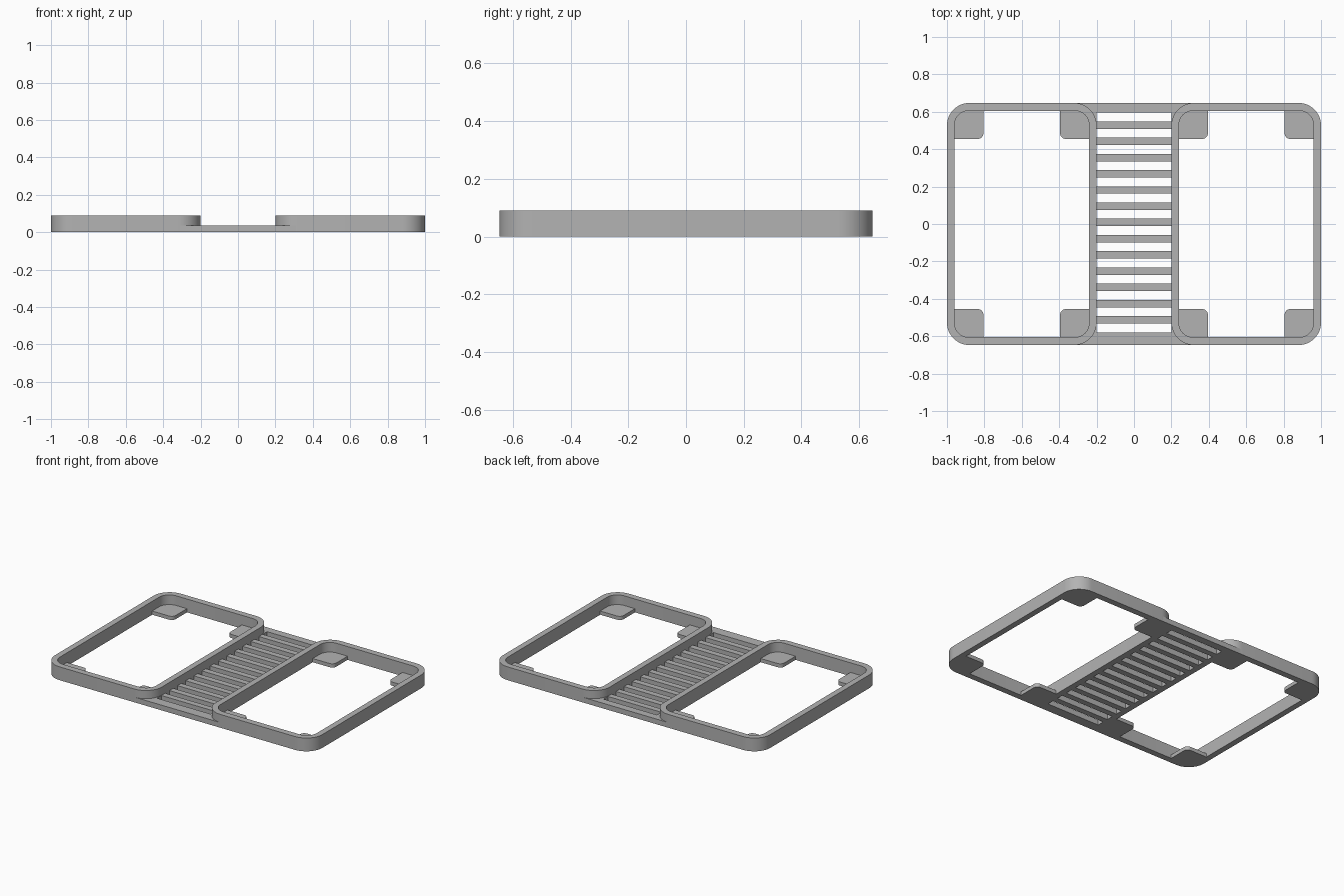
import bpy, bmesh
from math import sin, cos, pi

cube = bpy.data.objects.get("Cube")
if cube:
    bpy.data.objects.remove(cube)

grey = bpy.data.materials.new("plain grey")
grey.use_nodes = True
colour = (0.45, 0.45, 0.45, 1)
grey.diffuse_color = colour
grey.node_tree.nodes["Principled BSDF"].inputs["Base Color"].default_value = colour

HEIGHT, HALF_Y = 0.09, 0.647
PLATE = 0.035          # bridge thickness
TAB = 0.025            # corner tab thickness
IN_X, IN_Y = 0.2, 0.605


def rounded_rect(x0, x1, y0, y1, radii, steps=12):
    """Counter-clockwise outline; radii start at the (x1, y1) corner."""
    corners = [(x1, y1, -1, -1), (x0, y1, 1, -1), (x0, y0, 1, 1), (x1, y0, -1, 1)]
    points = []
    for i, ((x, y, sx, sy), r) in enumerate(zip(corners, radii)):
        for k in range(steps + 1 if r else 1):
            a = (i + k / steps) * pi / 2
            offset = (cos(a) * r, sin(a) * r) if r else (0, 0)
            points.append((x + sx * r + offset[0], y + sy * r + offset[1]))
    return points


def finish(bm, name):
    bmesh.ops.recalc_face_normals(bm, faces=bm.faces)
    mesh = bpy.data.meshes.new(name)
    bm.to_mesh(mesh)
    bm.free()
    mesh.materials.append(grey)
    obj = bpy.data.objects.new(name, mesh)
    bpy.context.collection.objects.link(obj)
    bpy.ops.object.select_all(action="DESELECT")
    obj.select_set(True)
    bpy.context.view_layer.objects.active = obj
    bpy.ops.object.shade_smooth_by_angle(angle=0.6)
    return obj


def prism(bm, outline, height):
    low = [bm.verts.new((x, y, 0)) for x, y in outline]
    high = [bm.verts.new((x, y, height)) for x, y in outline]
    bm.faces.new(low[::-1])
    bm.faces.new(high)
    for i in range(len(low)):
        j = (i + 1) % len(low)
        bm.faces.new((low[i], low[j], high[j], high[i]))


def box(bm, x0, x1, y0, y1, height):
    prism(bm, [(x0, y0), (x1, y0), (x1, y1), (x0, y1)], height)


def ring(bm, outer, inner, height):
    """Wall between two outlines with matching point counts."""
    loops = [[bm.verts.new((x, y, z)) for x, y in line]
             for line, z in ((outer, 0), (outer, height), (inner, height), (inner, 0))]
    n = len(outer)
    for a, b in zip(loops, loops[1:] + loops[:1]):
        for i in range(n):
            j = (i + 1) % n
            bm.faces.new((a[i], a[j], b[j], b[i]))


for side, label in ((-1, "right"), (1, "left")):
    # Rounded rectangular frame
    def span(a, b):
        return sorted((side * a, side * b))

    bm = bmesh.new()
    ring(bm,
         rounded_rect(*span(IN_X, 1), -HALF_Y, HALF_Y, [0.12] * 4),
         rounded_rect(*span(0.24, 0.96), -IN_Y, IN_Y, [0.075] * 4), HEIGHT)
    finish(bm, label + "_frame")

    # Thin support tabs in the four inside corners
    bm = bmesh.new()
    for a, b in ((0.23, 0.395), (0.805, 0.97)):
        x0, x1 = span(a, b)
        on_right = (x0 + x1) / 2 > side * 0.6      # tab sits at the +x end
        for end in (-1, 1):
            y0, y1 = sorted((end * 0.455, end * 0.615))
            # Large radius tucked in the frame corner, small one on the free corner
            tucked = {(True, 1): 0, (False, 1): 1, (False, -1): 2, (True, -1): 3}[on_right, end]
            radii = [0] * 4
            radii[tucked] = 0.08
            radii[(tucked + 2) % 4] = 0.03
            prism(bm, rounded_rect(x0, x1, y0, y1, radii), TAB)
    finish(bm, label + "_corner_tabs")

# Low slatted bridge between the frames
bm = bmesh.new()
for side in (-1, 1):
    box(bm, *sorted((side * IN_X, side * 0.238)), -HALF_Y, HALF_Y, PLATE)
    box(bm, *sorted((side * 0.238, side * 0.31)), 0.608, HALF_Y, PLATE)
    box(bm, *sorted((side * 0.238, side * 0.31)), -HALF_Y, -0.608, PLATE)
box(bm, -IN_X, IN_X, 0.596, HALF_Y, PLATE)
box(bm, -IN_X, IN_X, -HALF_Y, -0.58, PLATE)
for i in range(13):
    y = 0.529 - i * 0.0868
    box(bm, -IN_X, IN_X, y - 0.02, y + 0.02, PLATE)
finish(bm, "slatted_bridge")
